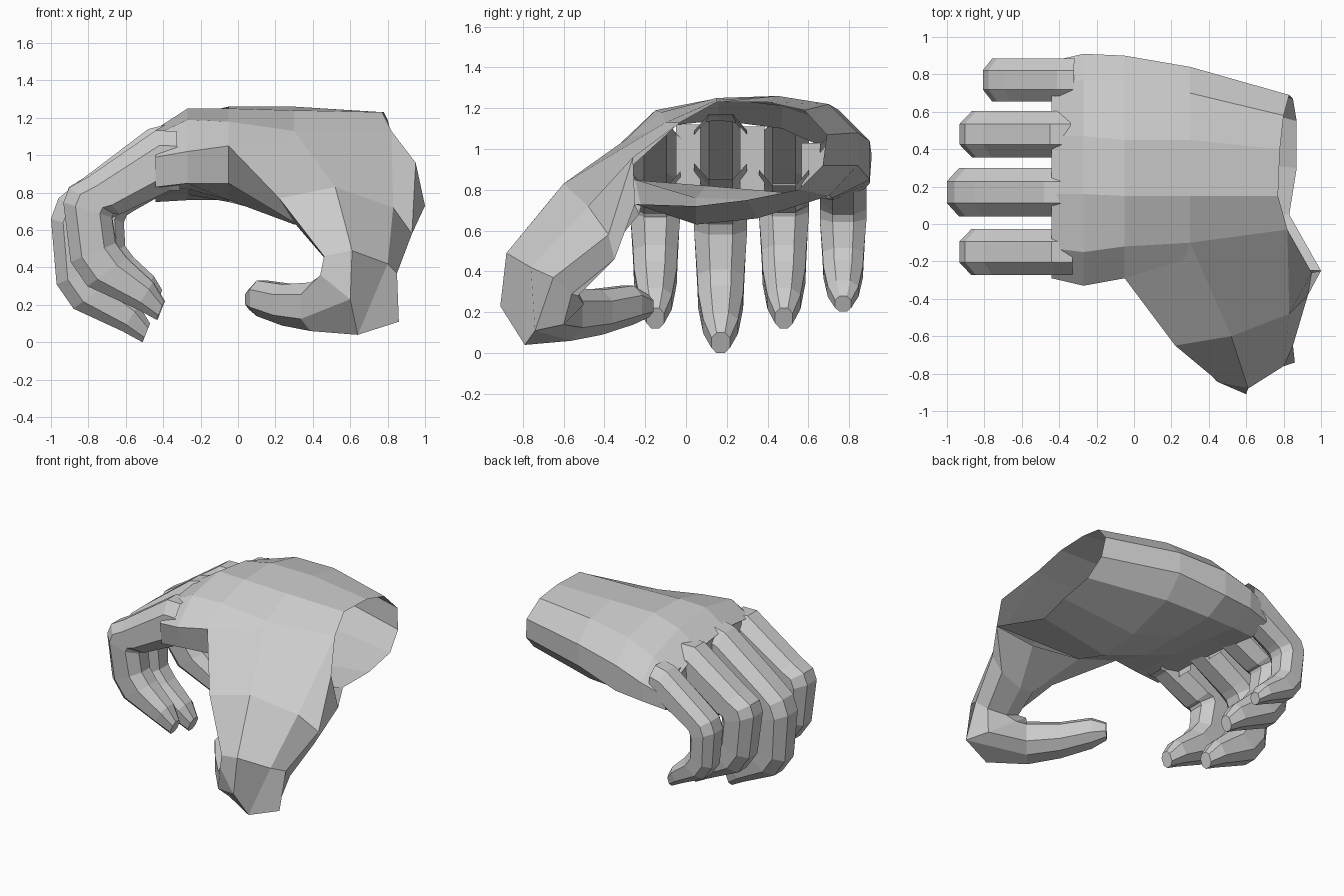
import bpy
import bmesh
from mathutils import Vector

cube = bpy.data.objects.get("Cube")
if cube:
    bpy.data.objects.remove(cube, do_unlink=True)

# Single flat grey skin
skin = bpy.data.materials.new("grey skin")
skin.use_nodes = True
GREY = (0.6, 0.6, 0.6, 1.0)
skin.diffuse_color = GREY
skin.node_tree.nodes["Principled BSDF"].inputs["Base Color"].default_value = GREY

# Eight-sided cross-section shared by all digits: (sideways, outwards)
OCTAGON = [(1, 0.5), (1, -0.5), (0.45, -1), (-0.45, -1),
           (-1, -0.5), (-1, 0.5), (-0.45, 1), (0.45, 1)]


def section(centre, side, out):
    """One octagonal ring around a centre, from its two half axes."""
    return [centre + side * s + out * t for s, t in OCTAGON]


def loft(name, rings, cap_end=True, skip=()):
    """Skin a row of equal rings, leaving the first one and skipped (band, side) faces open."""
    bm = bmesh.new()
    loops = [[bm.verts.new(p) for p in ring] for ring in rings]
    count = len(loops[0])
    for band, (a, b) in enumerate(zip(loops, loops[1:])):
        for i in range(count):
            j = (i + 1) % count
            if (band, i) not in skip:
                bm.faces.new((a[i], a[j], b[j], b[i]))
    if cap_end:
        bm.faces.new(loops[-1])
    bmesh.ops.recalc_face_normals(bm, faces=bm.faces)
    mesh = bpy.data.meshes.new(name)
    bm.to_mesh(mesh)
    bm.free()
    mesh.materials.append(skin)
    obj = bpy.data.objects.new(name, mesh)
    bpy.context.collection.objects.link(obj)
    return obj


# Palm: hollow, open at the slanted wrist, at the knuckles and towards the thumb
wrist_rim = [(.95, -.26, .96), (.82, -.03, 1.13), (.77, .15, 1.23), (.78, .4, 1.23),
             (.8, .58, 1.19), (.83, .69, 1.07), (.85, .67, .92), (.87, .55, .8),
             (.87, .3, .75), (.83, .05, .72), (1, -.25, .73)]
palm_sections = {
    .3: [(-.2, 1.07), (-.1, 1.13), (.15, 1.24), (.45, 1.26), (.7, 1.22), (.84, 1.08),
         (.84, .92), (.7, .77), (.35, .66), (.05, .63), (-.22, .72)],
    -.05: [(-.29, 1.05), (-.12, 1.18), (.15, 1.25), (.45, 1.26), (.75, 1.19), (.9, 1.04),
           (.9, .85), (.72, .76), (.4, .75), (.05, .76), (-.25, .85)],
    -.27: [(-.33, 1.02), (-.15, 1.19), (.16, 1.25), (.47, 1.21), (.77, 1.11), (.91, .97),
           (.9, .83), (.72, .76), (.45, .79), (.1, .82), (-.28, .85)],
    -.44: [(-.29, .99), (-.13, 1.11), (.16, 1.14), (.47, 1.1), (.76, .97), (.87, .9),
           (.87, .8), (.72, .75), (.45, .79), (.1, .82), (-.27, .83)],
}
palm_rings = [wrist_rim]
palm_rings += [[(x, y, z) for y, z in ring] for x, ring in palm_sections.items()]
loft("palm", palm_rings, cap_end=False, skip={(0, 0), (0, 10), (1, 10)})

# Webs closing the palm between neighbouring fingers
for k, (y, top) in enumerate([(.01, 1.12), (.325, 1.11), (.625, 1.03)]):
    loft(f"finger_web_{k + 1}", [[(-.42, y - .06, top), (-.42, y + .06, top),
                                  (-.44, y + .06, .78), (-.44, y - .06, .78)]])

# Curled finger: back point, inner point (x, z), half width
FINGER = [((-.36, 1.17), (-.34, .85), .13),
          ((-.48, 1.14), (-.4, .82), .13),
          ((-.85, .86), (-.68, .66), .13),
          ((-.96, .77), (-.72, .63), .13),
          ((-1, .66), (-.74, .58), .13),
          ((-.97, .31), (-.73, .41), .115),
          ((-.88, .18), (-.67, .33), .11),
          ((-.62, .06), (-.53, .2), .085),
          ((-.51, 0), (-.47, .1), .045)]
KNUCKLE = Vector((-.2, 1.22))


def finger(name, y, width, size, base, tip):
    """Scale a finger about its knuckle, drifting from a base offset to a tip offset."""
    rings = []
    for k, (back, inner, half) in enumerate(FINGER):
        shift = KNUCKLE + Vector(base).lerp(Vector(tip), min(k / 5, 1))
        b = (Vector(back) - KNUCKLE) * size + shift
        i = (Vector(inner) - KNUCKLE) * size + shift
        mid, out = (b + i) / 2, (b - i) / 2
        rings.append(section(Vector((mid.x, y, mid.y)),
                             Vector((0, half * width, 0)),
                             Vector((out.x, 0, out.y))))
    loft(name, rings)


finger("index_finger", -.15, .95, 1, (.03, -.04), (.075, .12))
finger("middle_finger", .17, 1, 1, (0, 0), (0, 0))
finger("ring_finger", .48, .95, 1, (.02, -.03), (.08, .12))
finger("little_finger", .77, .88, .76, (0, -.1), (0, -.09))

# Thumb: broad web at the palm, tapering down to a bent knuckle
thumb_root = [
    [(-.05, -.29, 1.05), (.3, -.1, 1.13), (.82, -.03, 1.13), (.95, -.26, .96),
     (1, -.25, .73), (.7, -.23, .68), (.3, -.22, .72), (-.05, -.25, .85)],
    [(.22, -.65, .77), (.52, -.6, .83), (.83, -.48, .72), (.93, -.38, .58),
     (.87, -.35, .46), (.65, -.42, .45), (.5, -.46, .5), (.3, -.5, .64)],
    [(.46, -.85, .46), (.61, -.88, .49), (.8, -.76, .42), (.85, -.65, .37),
     (.82, -.56, .29), (.68, -.53, .28), (.55, -.56, .34), (.48, -.65, .43)],
    [(.44, -.84, .36), (.6, -.91, .23), (.64, -.79, .04), (.86, -.74, .11),
     (.78, -.6, .14), (.62, -.5, .24), (.5, -.54, .33), (.46, -.68, .37)],
]
# Thumb end: centre, half width, half height
thumb_end = [((.43, -.61, .19), .14, .13), ((.27, -.45, .2), .12, .11),
             ((.13, -.29, .235), .1, .095), ((.075, -.2, .23), .055, .055)]
across = Vector((-.67, -.74, 0))
thumb_rings = thumb_root + [section(Vector(c), across * w, Vector((0, 0, h)))
                            for c, w, h in thumb_end]
loft("thumb", thumb_rings)
